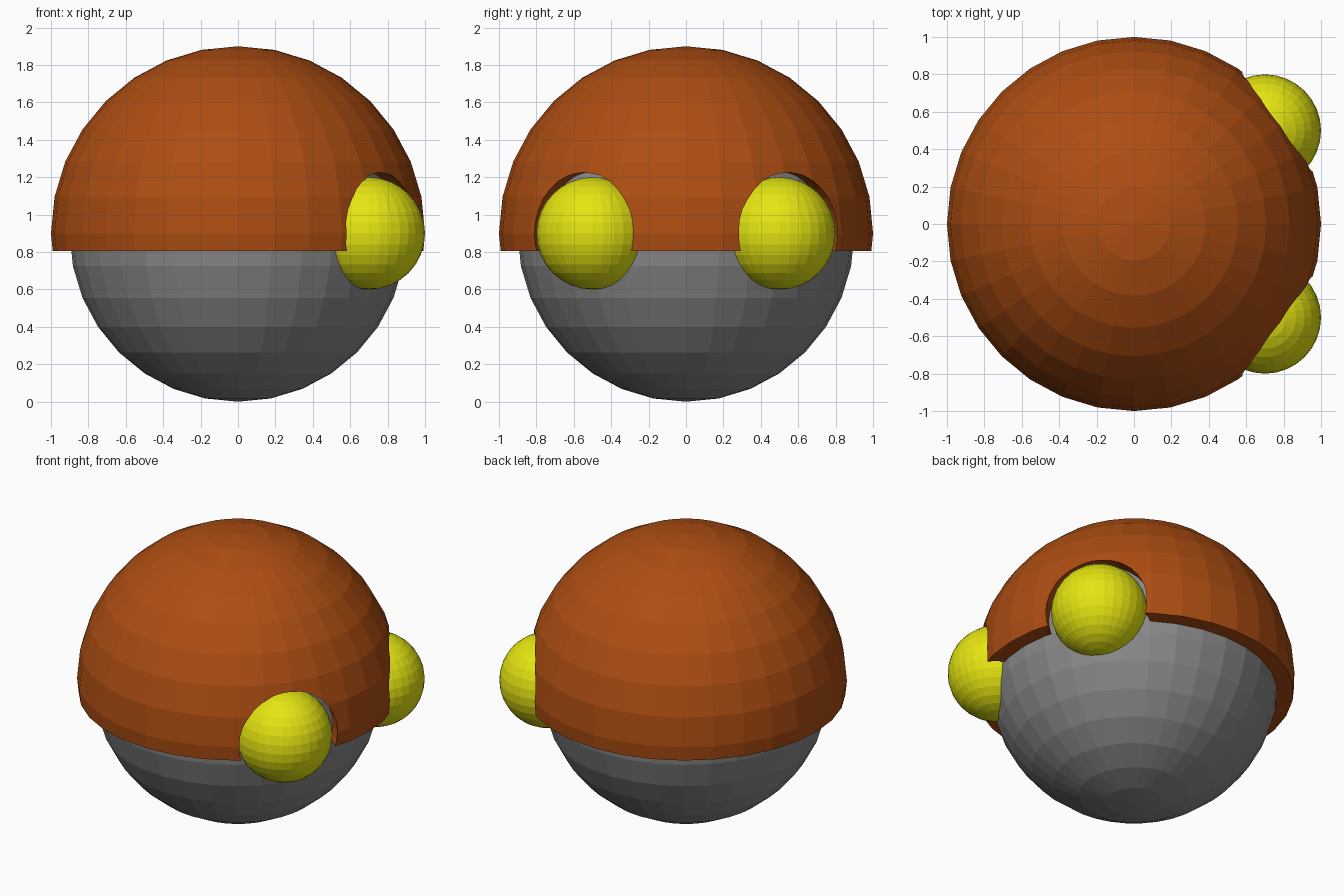
import bpy

if "Cube" in bpy.data.objects:
    bpy.data.objects.remove(bpy.data.objects["Cube"])

C = 0.9  # height of the shared centre


def material(name, rgb):
    m = bpy.data.materials.new(name)
    m.diffuse_color = (*rgb, 1)
    m.use_nodes = True
    m.node_tree.nodes["Principled BSDF"].inputs["Base Color"].default_value = m.diffuse_color
    return m


orange = material("burnt orange", (0.42, 0.075, 0.006))
grey = material("grey", (0.25, 0.25, 0.25))
yellow = material("yellow", (0.78, 0.78, 0.006))


def ball(name, radius, loc, mat):
    bpy.ops.mesh.primitive_uv_sphere_add(segments=32, ring_count=16, radius=radius, location=loc)
    ob = bpy.context.object
    ob.name = name
    ob.data.materials.append(mat)
    return ob


def cut(ob, cutter):
    mod = ob.modifiers.new("cut", "BOOLEAN")
    mod.operation = "DIFFERENCE"
    mod.solver = "EXACT"
    mod.object = cutter
    bpy.context.view_layer.objects.active = ob
    bpy.ops.object.modifier_apply(modifier=mod.name)
    bpy.data.objects.remove(cutter, do_unlink=True)


# Head and the helmet shell around its upper half
ball("head", 0.9, (0, 0, C), grey)
helmet = ball("helmet", 1.0, (0, 0, C), orange)
cut(helmet, ball("hollow_cutter", 0.89, (0, 0, C), orange))

# Trim the helmet flat just below the middle
bpy.ops.mesh.primitive_cube_add(size=3, location=(0, 0, 0.805 - 1.5))
box = bpy.context.object
box.data.materials.append(orange)
cut(helmet, box)

# Eyes with slightly larger round sockets in the helmet
for side, y in (("right", -0.5), ("left", 0.5)):
    cut(helmet, ball("socket_cutter", 0.335, (0.7, y, C), orange))
    ball(side + "_eye", 0.3, (0.7, y, C), yellow)
